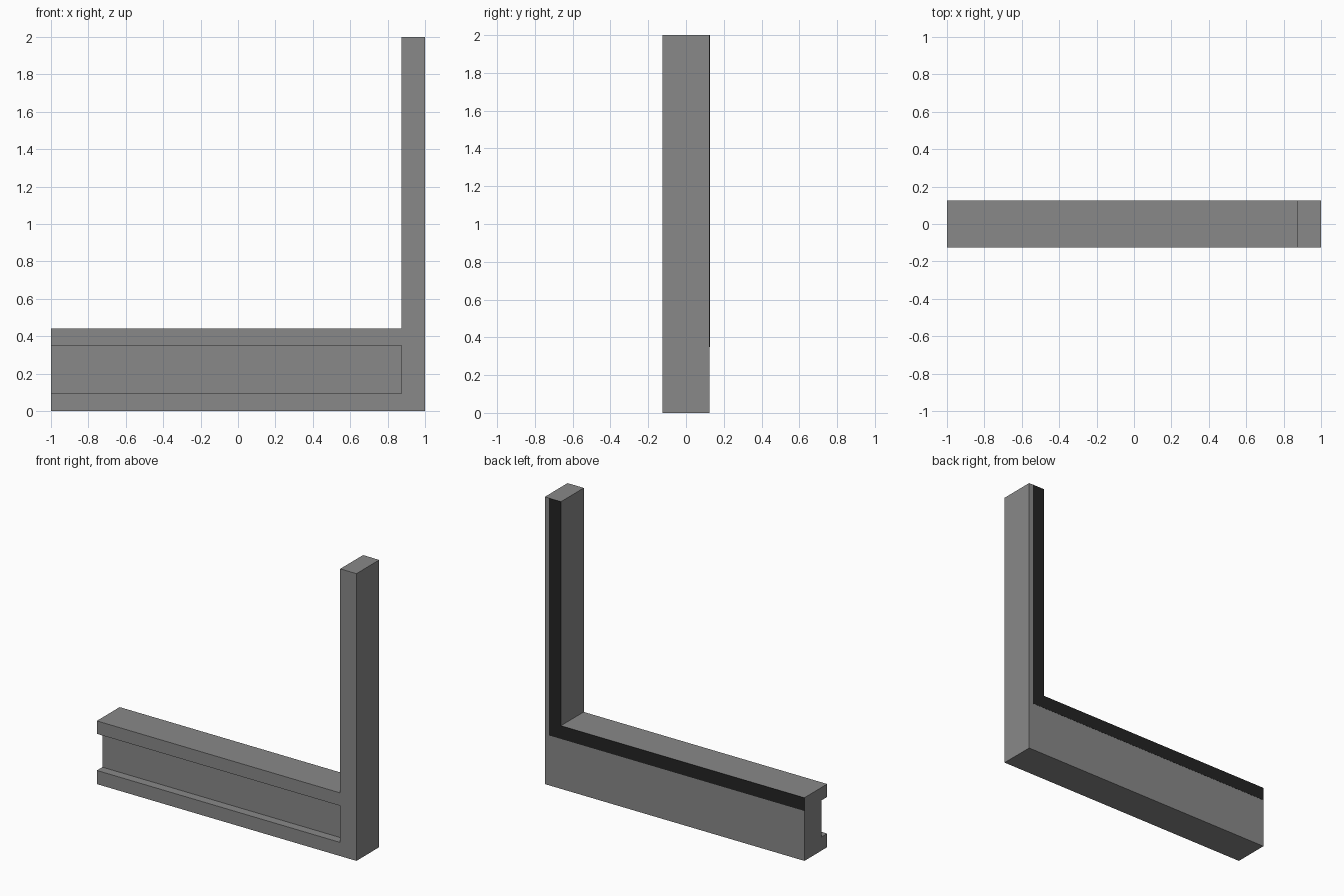
import bpy, bmesh

cube = bpy.data.objects.get("Cube")
if cube:
    bpy.data.objects.remove(cube, do_unlink=True)


def material(name, value):
    m = bpy.data.materials.new(name)
    m.use_nodes = True
    colour = (value, value, value, 1)
    m.diffuse_color = colour
    m.node_tree.nodes["Principled BSDF"].inputs["Base Color"].default_value = colour
    return m


def prism(name, profile, y0, y1, mat):
    """Extrude an x-z outline from y0 to y1."""
    bm = bmesh.new()
    face = bm.faces.new([bm.verts.new((x, y0, z)) for x, z in profile])
    new = bmesh.ops.extrude_face_region(bm, geom=[face])["geom"]
    verts = [v for v in new if isinstance(v, bmesh.types.BMVert)]
    bmesh.ops.translate(bm, verts=verts, vec=(0, y1 - y0, 0))
    bmesh.ops.recalc_face_normals(bm, faces=bm.faces)
    mesh = bpy.data.meshes.new(name)
    bm.to_mesh(mesh)
    bm.free()
    mesh.materials.append(mat)
    obj = bpy.data.objects.new(name, mesh)
    bpy.context.collection.objects.link(obj)
    return obj


grey = material("mid grey", 0.25)
black = material("near black", 0.017)

END, INNER, OUTER = -1.0, 0.875, 1.0
RAIL_TOP, TOP, HALF = 0.44, 2.0, 0.125
GROOVE_LOW, GROOVE_HIGH, GROOVE_DEPTH = 0.095, 0.35, 0.06
TRIM = 0.092

# L-shaped frame: low rail with an upright post
frame = prism("frame", [(END, 0), (OUTER, 0), (OUTER, TOP), (INNER, TOP),
                        (INNER, RAIL_TOP), (END, RAIL_TOP)], -HALF, HALF, grey)

# Long groove in the front of the rail, open at the free end
cutter = prism("groove_cutter", [(END - 0.1, GROOVE_LOW), (INNER, GROOVE_LOW),
                                 (INNER, GROOVE_HIGH), (END - 0.1, GROOVE_HIGH)],
               -HALF - 0.1, -HALF + GROOVE_DEPTH, grey)
cutter.hide_render = True
cutter.hide_viewport = True
cutter.display_type = 'WIRE'
groove = frame.modifiers.new("groove", 'BOOLEAN')
groove.operation = 'DIFFERENCE'
groove.solver = 'EXACT'
groove.object = cutter

# Thin dark strip along the inner edge of the back
prism("back_seal", [(END, RAIL_TOP - TRIM), (INNER + TRIM, RAIL_TOP - TRIM),
                    (INNER + TRIM, TOP), (INNER, TOP),
                    (INNER, RAIL_TOP), (END, RAIL_TOP)],
      HALF - 0.001, HALF + 0.001, black)
